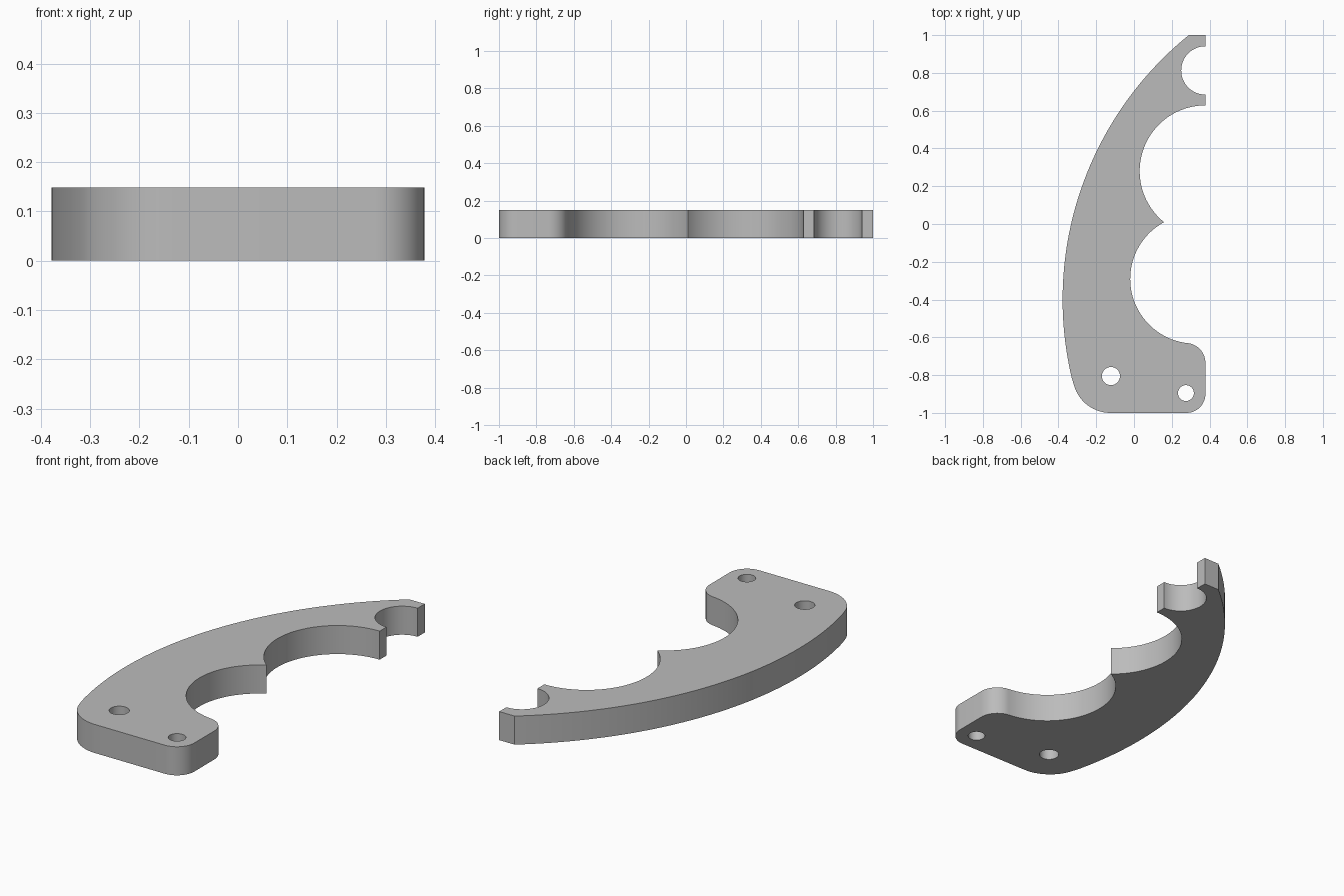
import bpy, bmesh
from math import radians, cos, sin

if "Cube" in bpy.data.objects:
    bpy.data.objects.remove(bpy.data.objects["Cube"])

THICKNESS = 0.149
EDGE = 0.378  # x of the straight right-hand edge


def arc(cx, cy, r, start, end, steps):
    """Points along an arc, angles in degrees."""
    angles = [radians(start + (end - start) * i / steps) for i in range(steps + 1)]
    return [(cx + r * cos(a), cy + r * sin(a)) for a in angles]


def add_loop(bm, points):
    verts = [bm.verts.new((x, y, 0)) for x, y in points]
    for a, b in zip(verts, verts[1:] + verts[:1]):
        bm.edges.new((a, b))


# Plate outline, from the tip down the scalloped side and back up the bow
outline = [(EDGE, 1.0)]
outline += arc(EDGE, 0.813, 0.128, 90, 270, 32)            # small notch
outline += arc(EDGE, 0.28, 0.348, 90, 231, 40)             # upper scallop
outline += arc(0.322, -0.291, 0.342, 118.7, 263.7, 40)[1:] # lower scallop
outline += arc(0.273, -0.735, 0.105, 83.7, 0, 14)[1:]      # shoulder
outline += arc(0.278, -0.9, 0.1, 0, -90, 14)               # right foot corner
outline += arc(-0.125, -0.8, 0.2, 270, 194.5, 14)          # left foot corner
outline += arc(1.423, -0.4, 1.801, 194.5, 129, 56)[1:]     # outer bow

# Fill the outline around the two bolt holes and extrude it
bm = bmesh.new()
add_loop(bm, outline)
for x, y, r in ((-0.122, -0.805, 0.048), (0.275, -0.895, 0.042)):
    add_loop(bm, arc(x, y, r, 0, 360, 32)[:-1])
bmesh.ops.triangle_fill(bm, edges=bm.edges[:], use_beauty=True)
result = bmesh.ops.extrude_face_region(bm, geom=bm.faces[:], use_keep_orig=True)
top = [g for g in result["geom"] if isinstance(g, bmesh.types.BMVert)]
bmesh.ops.translate(bm, verts=top, vec=(0, 0, THICKNESS))
bmesh.ops.recalc_face_normals(bm, faces=bm.faces[:])
mesh = bpy.data.meshes.new("bracket_plate")
bm.to_mesh(mesh)
bm.free()

plate = bpy.data.objects.new("bracket_plate", mesh)
bpy.context.collection.objects.link(plate)

# Plain grey
colour = (0.5, 0.5, 0.5, 1)
grey = bpy.data.materials.new("plain_grey")
grey.use_nodes = True
grey.diffuse_color = colour
grey.node_tree.nodes["Principled BSDF"].inputs["Base Color"].default_value = colour
mesh.materials.append(grey)

# Smooth walls, sharp rims
bpy.ops.object.select_all(action="DESELECT")
plate.select_set(True)
bpy.context.view_layer.objects.active = plate
bpy.ops.object.shade_smooth_by_angle(angle=radians(30))
